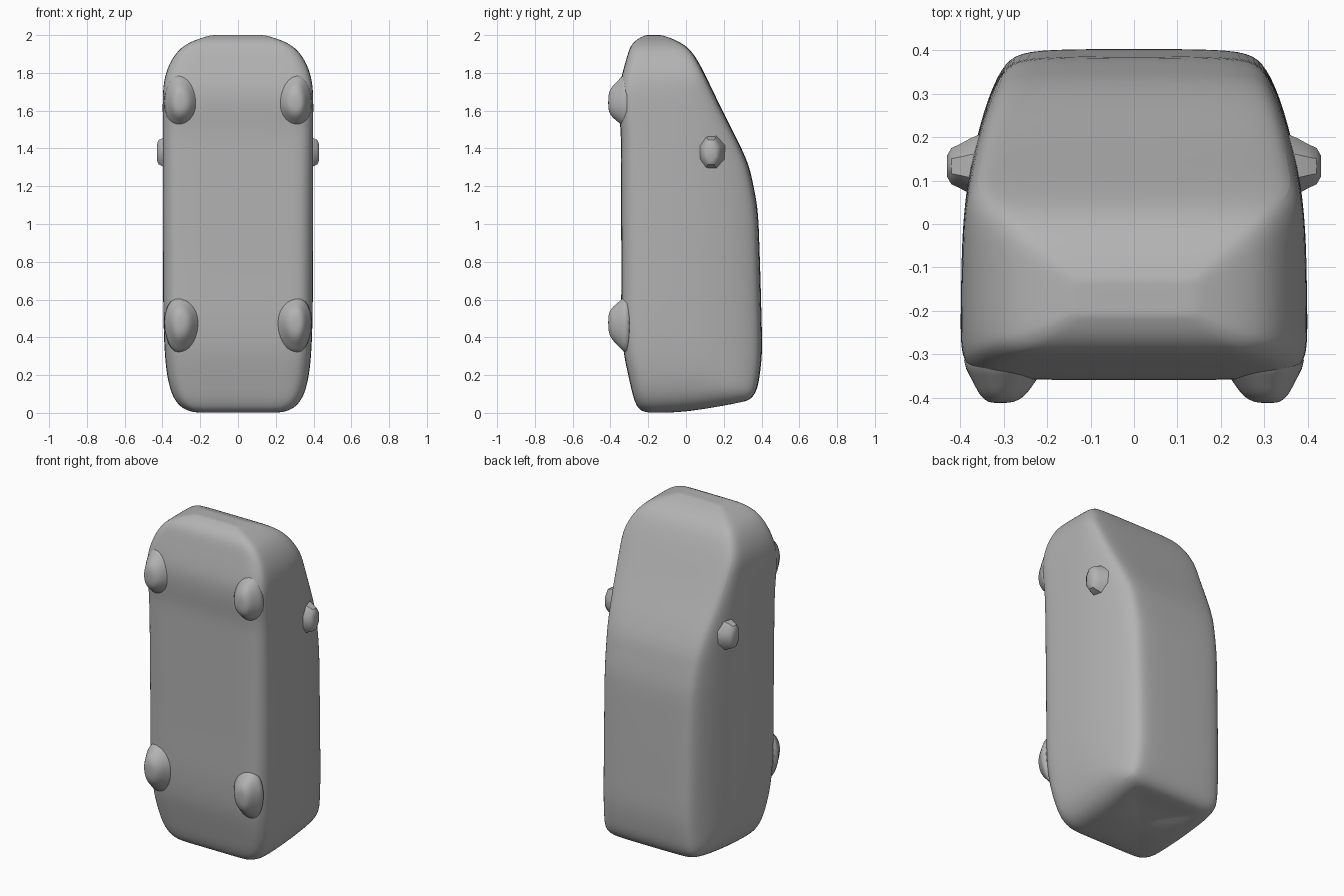
import bpy, bmesh, math
from mathutils import Vector

cube = bpy.data.objects.get("Cube")
if cube:
    bpy.data.objects.remove(cube, do_unlink=True)

grey = bpy.data.materials.new("plain_grey")
grey.use_nodes = True
grey.diffuse_color = (0.45, 0.45, 0.45, 1)
grey.node_tree.nodes["Principled BSDF"].inputs["Base Color"].default_value = (0.45, 0.45, 0.45, 1)


def interp(keys, t):
    """Linear lookup in a short list of (position, value) pairs."""
    for (a, va), (b, vb) in zip(keys, keys[1:]):
        if t <= b:
            return va + (vb - va) * max(0, (t - a) / (b - a))
    return keys[-1][1]


def loft(name, rings, subdivide=0):
    """Skin a list of equal-length rings and cap both ends."""
    bm = bmesh.new()
    loops = [[bm.verts.new(p) for p in ring] for ring in rings]
    count = len(loops[0])
    for low, high in zip(loops, loops[1:]):
        for i in range(count):
            j = (i + 1) % count
            bm.faces.new((low[i], low[j], high[j], high[i]))
    bm.faces.new(loops[0][::-1])
    bm.faces.new(loops[-1])
    bmesh.ops.recalc_face_normals(bm, faces=bm.faces)
    mesh = bpy.data.meshes.new(name)
    bm.to_mesh(mesh)
    bm.free()
    mesh.materials.append(grey)
    obj = bpy.data.objects.new(name, mesh)
    bpy.context.collection.objects.link(obj)
    if subdivide:
        mod = obj.modifiers.new("soften", 'SUBSURF')
        mod.levels = mod.render_levels = subdivide
    bpy.ops.object.select_all(action='DESELECT')
    obj.select_set(True)
    bpy.context.view_layer.objects.active = obj
    bpy.ops.object.shade_smooth_by_angle(angle=math.radians(40))
    return obj


# Side outline, plan outline and roof taper of the upended van body
belly = [(0, -.23), (.03, -.26), (.1, -.285), (.2, -.305), (.3, -.33), (.42, -.345),
         (.7, -.342), (1.5, -.345), (1.62, -.36), (1.72, -.36), (1.82, -.33),
         (1.9, -.31), (1.96, -.285), (1.985, -.25), (2, -.21)]
roof = [(0, .32), (.03, .36), (.1, .385), (.3, .405), (.7, .395), (1.05, .383), (1.14, .37),
        (1.3, .337), (1.4, .295), (1.6, .193), (1.8, .097), (1.9, .045), (1.96, -.02),
        (1.985, -.08), (2, -.13)]
width = [(0, .25), (.03, .31), (.1, .355), (.2, .378), (.4, .395), (1, .4), (1.7, .4),
         (1.8, .385), (1.88, .35), (1.94, .3), (1.975, .23), (2, .14)]
taper = [(-.3, .4), (0, .395), (.1, .384), (.2, .363), (.3, .335), (.38, .31), (.41, .29)]


def body_ring(z):
    b, r, w = interp(belly, z), interp(roof, z), interp(width, z)
    d = r - b
    half = [(.4, 0), (.78, 0), (.89, .02), (.97, .07), (1, .14), (1, .35),
            (1, .55), (1, .75), (.99, .87), (.95, .96), (.85, .995), (.4, 1)]
    side = []
    for u, v in half:
        y = b + v * d
        x = u * min(w, interp(taper, y))
        lift = .2 * (y + .2) ** 2 * max(0, 1 - z / .4)   # sloping tail
        side.append(Vector((x, y, z + lift)))
    return side + [Vector((-p.x, p.y, p.z)) for p in reversed(side)]


levels = [0, .012, .04, .09, .16, .24, .34, .5, .7, .9, 1.05, 1.14, 1.22, 1.3, 1.4, 1.5,
          1.6, 1.7, 1.78, 1.85, 1.91, 1.95, 1.98, 1.995, 2]
rings = [body_ring(z) for z in levels]


def shrunk(ring, f):
    c = sum(ring, Vector()) / len(ring)
    return [Vector((c.x + (p.x - c.x) * f, c.y + (p.y - c.y) * f, p.z)) for p in ring]


rings = [shrunk(rings[0], .5)] + [shrunk(rings[0], .9)] + rings[1:] + [shrunk(rings[-1], .5)]
loft("van_body", rings, 2)

# Half-sunk wheels: flared bulges running out of the belly
bulge = [(1.5, -.29), (1.25, -.335), (1, -.36), (.8, -.387), (.55, -.406), (.25, -.412)]


def wheel(name, side, z, up, down):
    rings = []
    for r, y in bulge:
        ring = []
        for i in range(20):
            a = math.tau * i / 20
            cx, cz = math.cos(a) * r, math.sin(a) * r
            x = .31 + cx * (.062 if cx > 0 else .085)
            ring.append((side * x, y, z + cz * (up if cz > 0 else down)))
        rings.append(ring)
    loft(name, rings, 1)


# Door mirrors: stubby eight-sided knobs
knob = [(.34, .085, .1), (.375, .07, .09), (.4, .055, .08), (.42, .045, .07), (.43, .026, .045)]

for side, label in ((1, "left"), (-1, "right")):
    wheel("rear_wheel_" + label, side, .48, .105, .125)
    wheel("front_wheel_" + label, side, 1.64, .12, .1)
    loft("door_mirror_" + label,
         [[(side * x, .133 + ry * math.cos(math.tau * (i + .5) / 8),
            1.38 + rz * math.sin(math.tau * (i + .5) / 8)) for i in range(8)]
          for x, ry, rz in knob])
